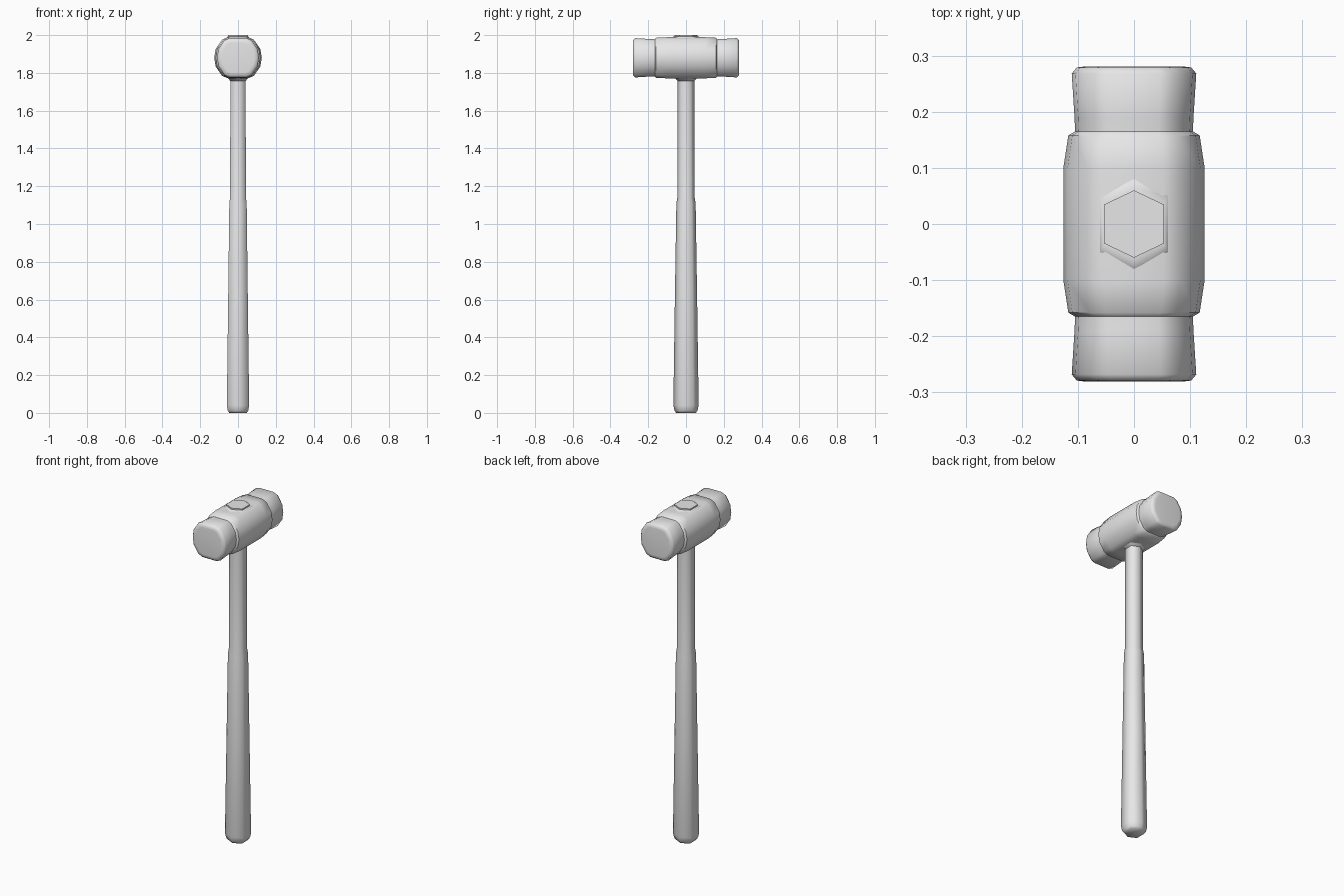
import bpy, bmesh, math

cube = bpy.data.objects.get("Cube")
if cube:
    bpy.data.objects.remove(cube, do_unlink=True)

grey = bpy.data.materials.new("plain_grey")
grey.use_nodes = True
colour = (0.8, 0.8, 0.8, 1)
grey.diffuse_color = colour
grey.node_tree.nodes["Principled BSDF"].inputs["Base Color"].default_value = colour


def loft(name, outline, rings, place, angle):
    """Skin scaled copies of an outline; each ring is (position, half_a, half_b)."""
    bm = bmesh.new()
    loops = [[bm.verts.new(place(a * ra, b * rb, t)) for a, b in outline]
             for t, ra, rb in rings]
    n = len(outline)
    for lo, hi in zip(loops, loops[1:]):
        for i in range(n):
            j = (i + 1) % n
            bm.faces.new((lo[i], lo[j], hi[j], hi[i]))
    bm.faces.new(loops[0])
    bm.faces.new(loops[-1])
    bmesh.ops.recalc_face_normals(bm, faces=bm.faces)
    mesh = bpy.data.meshes.new(name)
    bm.to_mesh(mesh)
    bm.free()
    mesh.materials.append(grey)
    obj = bpy.data.objects.new(name, mesh)
    bpy.context.collection.objects.link(obj)
    bpy.ops.object.select_all(action='DESELECT')
    obj.select_set(True)
    bpy.context.view_layer.objects.active = obj
    bpy.ops.object.shade_smooth_by_angle(angle=math.radians(angle))
    return obj


def upright(a, b, t):
    return (a, b, t)


def lengthwise(a, b, t):
    return (a, t, 1.88 + b)


# Head: rounded-square section, with a waist between the body and each striking end
quarter = [(1, 0), (0.94, 0.42), (0.66, 0.88), (0.42, 0.99)]
half = quarter + [(-a, b) for a, b in reversed(quarter)]
rounded = half + [(a, -b) for a, b in reversed(half[1:-1])]
side = [(0.1, 0.126, 0.11), (0.158, 0.117, 0.107), (0.165, 0.105, 0.099),
        (0.19, 0.106, 0.1), (0.268, 0.111, 0.105), (0.279, 0.102, 0.097),
        (0.281, 0.085, 0.08)]
head_rings = [(-y, a, b) for y, a, b in reversed(side)] + side
loft("head", rounded, head_rings, lengthwise, 50)

# Six-sided handle with a step where the grip begins and a bevelled butt
hexagon = [(0, 1), (-1, 0.58), (-1, -0.58), (0, -1), (1, -0.58), (1, 0.58)]
handle_rings = [(0, 0.046, 0.052), (0.012, 0.054, 0.061), (0.04, 0.059, 0.067),
                (0.6, 0.052, 0.059), (1.11, 0.046, 0.051), (1.14, 0.042, 0.046),
                (1.8, 0.04, 0.044)]
loft("handle", hexagon, handle_rings, upright, 70)

# Flared socket under the head
loft("socket_collar", hexagon,
     [(1.758, 0.042, 0.046), (1.775, 0.053, 0.06), (1.79, 0.07, 0.09)], upright, 70)

# Low swelling on top of the head and the handle end showing through it
loft("top_swelling", hexagon,
     [(1.97, 0.066, 0.1), (1.988, 0.06, 0.085), (1.992, 0.054, 0.064)], upright, 70)
loft("handle_end", hexagon,
     [(1.96, 0.053, 0.06), (2.0, 0.053, 0.06)], upright, 30)
